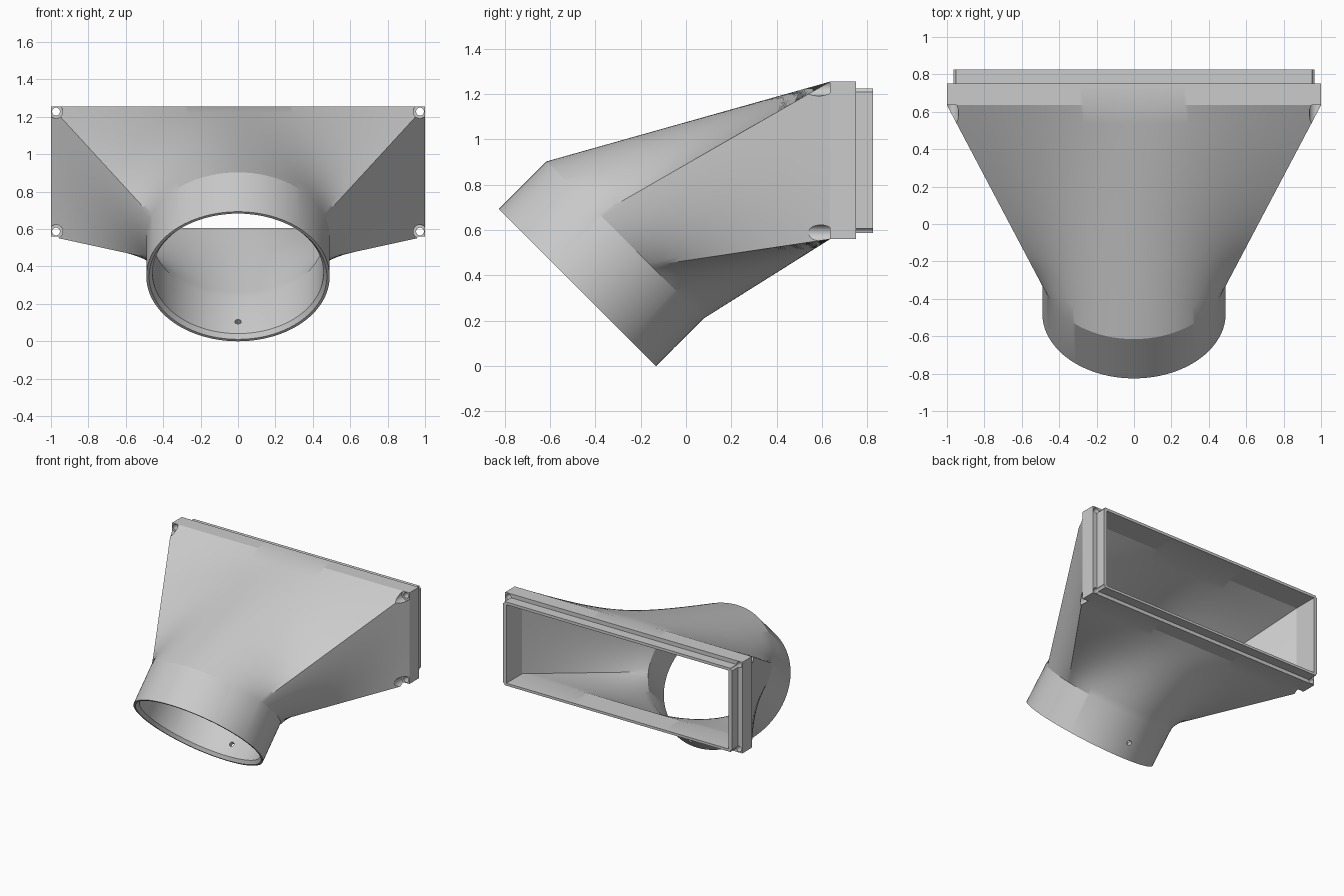
import bpy, bmesh, math
from mathutils import Vector, Matrix

if "Cube" in bpy.data.objects:
    bpy.data.objects.remove(bpy.data.objects["Cube"])

S = math.sqrt(0.5)
AXIS = Vector((0, S, S))       # direction of the tilted pipe
UP = Vector((0, -S, S))        # pipe "up" in its own plane
MOUTH = Vector((0, -0.479, 0.3465))
HW, HH = 1.0, 0.3475           # flange half width and half height

# angles shared by every section, with exact stops at the rectangle corners
c = math.atan2(HH, HW)
stops = [(-c, c, 16), (c, math.pi - c, 64),
         (math.pi - c, math.pi + c, 16), (math.pi + c, 2 * math.pi - c, 64)]
ANG = [a + (b - a) * i / n for a, b, n in stops for i in range(n)]


def circle(r, t):
    o = MOUTH + AXIS * t
    return [o + Vector((r * math.cos(a), 0, 0)) + UP * (r * math.sin(a)) for a in ANG]


def rect(hx, z0, z1, y):
    pts = []
    for a in ANG:
        k = 1 / max(abs(math.cos(a)) / HW, abs(math.sin(a)) / HH)
        pts.append(Vector((hx * k * math.cos(a) / HW, y,
                           (z0 + z1) / 2 + (z1 - z0) / 2 * k * math.sin(a) / HH)))
    return pts


def blend(a, b, n=12):
    return [[p.lerp(q, i / n) for p, q in zip(a, b)] for i in range(n + 1)]


# outer skin, flange, lip, then back along the inside
sections = [circle(0.475, 0), circle(0.49, 0)]
sections += blend(circle(0.49, 0.297), rect(1, 0.56, 1.255, 0.635))
sections += [rect(1, 0.56, 1.255, 0.75), rect(0.965, 0.587, 1.225, 0.75),
             rect(0.965, 0.587, 1.225, 0.825), rect(0.937, 0.606, 1.204, 0.825)]
sections += blend(rect(0.937, 0.606, 1.204, 0.635), circle(0.457, 0.297))
sections += [circle(0.457, 0.025)]

bm = bmesh.new()
rings = [[bm.verts.new(p) for p in s] for s in sections]
n = len(ANG)
for r0, r1 in zip(rings, rings[1:] + rings[:1]):
    for i in range(n):
        j = (i + 1) % n
        bm.faces.new((r0[i], r0[j], r1[j], r1[i]))
bmesh.ops.recalc_face_normals(bm, faces=bm.faces)
mesh = bpy.data.meshes.new("duct_adapter")
bm.to_mesh(mesh)
bm.free()
duct = bpy.data.objects.new("duct_adapter", mesh)
bpy.context.collection.objects.link(duct)


def cut(tool):
    tool.hide_render = True
    bpy.ops.object.select_all(action='DESELECT')
    bpy.context.view_layer.objects.active = duct
    duct.select_set(True)
    m = duct.modifiers.new("cut", 'BOOLEAN')
    m.operation = 'DIFFERENCE'
    m.solver = 'EXACT'
    m.object = tool
    bpy.ops.object.modifier_apply(modifier=m.name)
    bpy.data.objects.remove(tool)


def cylinder(start, end, r):
    d = Vector(end) - Vector(start)
    bpy.ops.mesh.primitive_cylinder_add(
        vertices=32, radius=r, depth=d.length, location=(Vector(start) + Vector(end)) / 2,
        rotation=d.to_track_quat('Z', 'Y').to_euler())
    return bpy.context.object


# corner screw holes with head pockets
for x in (-0.973, 0.973):
    for z in (0.587, 1.228):
        cut(cylinder((x, 0.3, z), (x, 0.636, z), 0.036))
        cut(cylinder((x, 0.6, z), (x, 0.9, z), 0.021))

# pin hole through the bottom of the pipe
o = MOUTH + AXIS * 0.115
cut(cylinder(o - UP * 0.40, o - UP * 0.55, 0.017))

# small key notch inside the top of the pipe mouth
bpy.ops.mesh.primitive_cube_add(size=1, location=MOUTH + UP * 0.455,
                                rotation=(-math.pi / 4, 0, 0))
key = bpy.context.object
key.rotation_euler = (math.radians(45), 0, 0)
key.scale = (0.07, 0.10, 0.04)
bpy.context.view_layer.update()
cut(key)

bpy.ops.object.select_all(action='DESELECT')
duct.select_set(True)
bpy.context.view_layer.objects.active = duct
bpy.ops.object.shade_smooth_by_angle(angle=math.radians(20))
